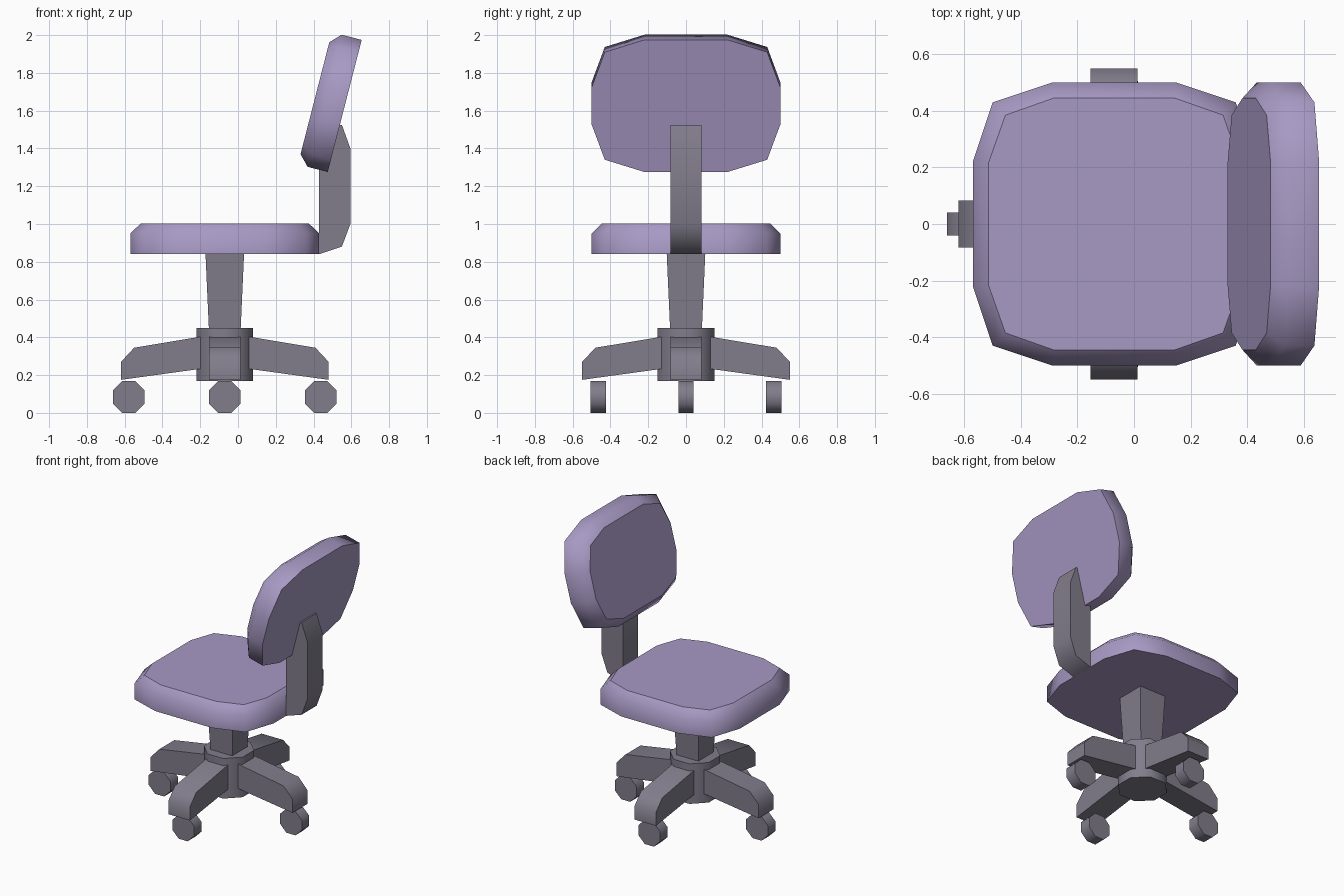
import bpy, bmesh, math
from mathutils import Matrix, Vector

cube = bpy.data.objects.get("Cube")
if cube:
    bpy.data.objects.remove(cube, do_unlink=True)


def material(name, rgb):
    m = bpy.data.materials.new(name)
    m.use_nodes = True
    m.diffuse_color = (*rgb, 1)
    m.node_tree.nodes["Principled BSDF"].inputs["Base Color"].default_value = (*rgb, 1)
    return m


PURPLE = material("purple fabric", (0.39, 0.32, 0.55))
GREY = material("grey metal", (0.22, 0.205, 0.26))
CX = -0.07  # centre line of seat and base


def loft(name, rings, mat, matrix=Matrix()):
    """Skin matching rings of points, cap both ends; caps and corners stay sharp."""
    bm = bmesh.new()
    loops = [[bm.verts.new(matrix @ Vector(p)) for p in ring] for ring in rings]
    n = len(loops[0])
    for a, b in zip(loops, loops[1:]):
        for i in range(n):
            j = (i + 1) % n
            bm.faces.new((a[i], a[j], b[j], b[i]))
    caps = [bm.faces.new(loops[0]), bm.faces.new(loops[-1])]
    bmesh.ops.recalc_face_normals(bm, faces=bm.faces[:])
    for f in bm.faces:
        f.smooth = f not in caps
    for e in bm.edges:
        on_cap = any(f in caps for f in e.link_faces)
        e.smooth = not on_cap and e.calc_face_angle(0) < 1.0
    me = bpy.data.meshes.new(name)
    bm.to_mesh(me)
    bm.free()
    me.materials.append(mat)
    ob = bpy.data.objects.new(name, me)
    bpy.context.collection.objects.link(ob)
    return ob


def slab(name, profile, half, mat, matrix=Matrix()):
    """Extrude an x-z profile along y."""
    loft(name, [[(x, y, z) for x, z in profile] for y in (-half, half)], mat, matrix)


def octagon(radius):
    """Octagon with flat sides on the axes; radius is to the flats."""
    r = radius / math.cos(math.pi / 8)
    angles = [math.pi / 8 + k * math.pi / 4 for k in range(8)]
    return [(r * math.cos(a), r * math.sin(a)) for a in angles]


def cushion(name, tall, wide, matrix):
    """Twelve-sided pad; tall and wide hold (side, corner, flat) distances."""
    def ring(inset, z):
        h, m, n = [t - d * inset for t, d in zip(tall, (0.055, 0.045, 0.005))]
        w, v, u = [t - d * inset for t, d in zip(wide, (0.055, 0.045, 0.005))]
        quarter = [(h, u), (m, v), (n, w)]
        pts = quarter + [(-x, y) for x, y in reversed(quarter)]
        pts += [(-x, -y) for x, y in pts]
        return [(x, y, z) for x, y in pts]
    loft(name, [ring(0, 0), ring(0, 0.11), ring(1, 0.163)], PURPLE, matrix)


# Seat and tilted backrest
side = (0.5, 0.43, 0.22)
cushion("seat", side, side, Matrix.Translation((CX, 0, 0.84)))
cushion("backrest", (0.361, 0.294, 0.1), (0.5, 0.43, 0.22),
        Matrix.Translation((0.565, 0, 1.625)) @ Matrix.Rotation(math.radians(-75.6), 4, 'Y'))

# Bracket joining seat and backrest
slab("backrest_bracket", [(0.43, 0.84), (0.55, 0.88), (0.595, 1.0), (0.595, 1.4),
                          (0.55, 1.525), (0.53, 1.525), (0.43, 1.33)], 0.083, GREY)

# Tapered column and hub
square = [(-1, -1), (1, -1), (1, 1), (-1, 1)]
loft("column", [[(CX + x * r, y * r, z) for x, y in square]
                for r, z in ((0.084, 0.44), (0.102, 0.84))], GREY)
loft("hub", [[(CX + x, y, z) for x, y in octagon(0.15)] for z in (0.17, 0.45)], GREY)

# Four legs, each with a caster
leg = [(0.1, 0.408), (0.48, 0.345), (0.55, 0.27), (0.55, 0.175), (0.1, 0.237)]
base = Matrix.Translation((CX, 0, 0))
for k, label in enumerate(("left", "back", "right", "front")):
    turn = Matrix.Rotation(k * math.pi / 2, 4, 'Z')
    slab(label + "_leg", leg, 0.083, GREY, base @ turn)
    spot = turn @ Vector((0.465 if k % 2 else 0.508, 0, 0.084))
    slab(label + "_caster", octagon(0.084), 0.041, GREY, base @ Matrix.Translation(spot))
